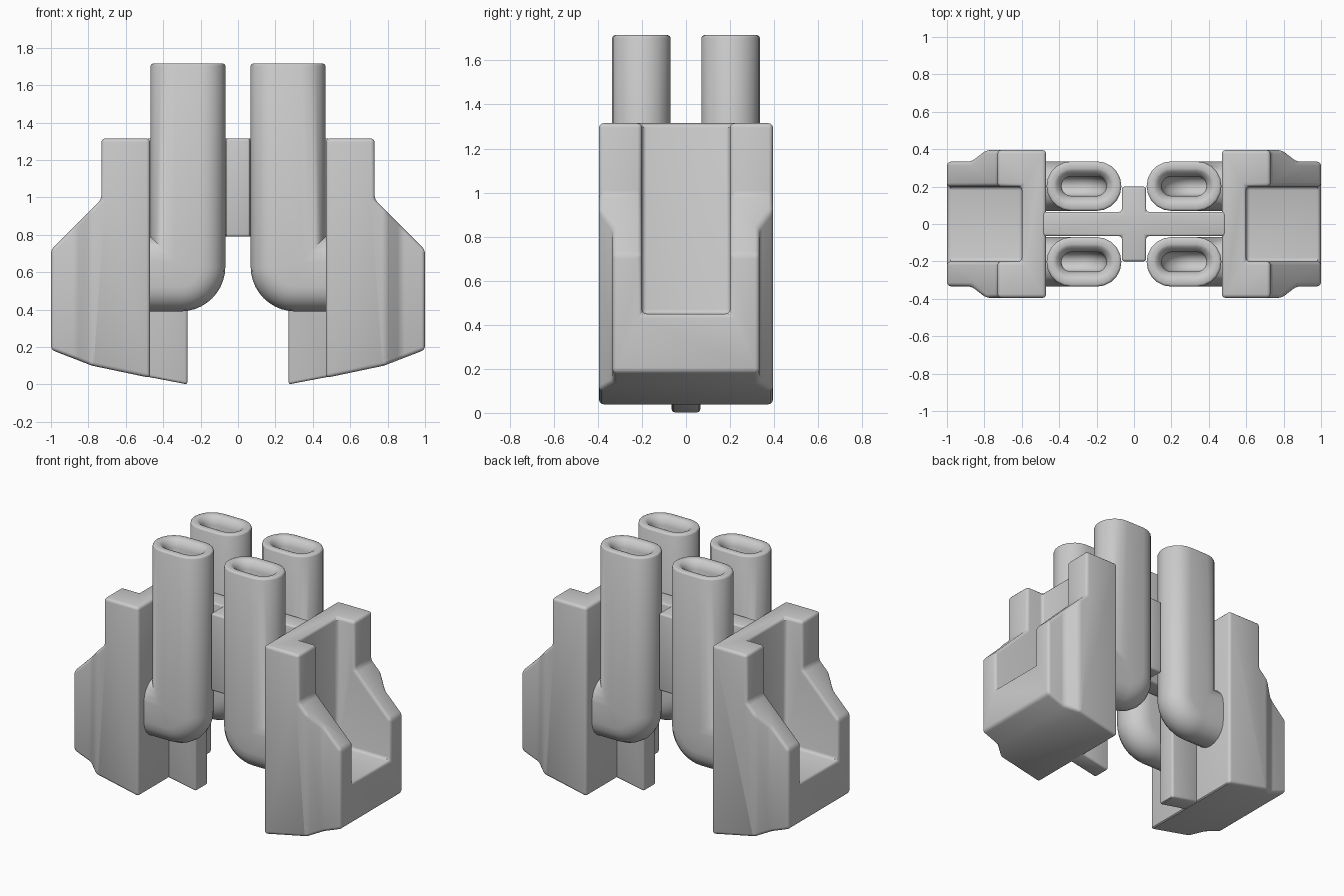
import bpy, bmesh, math
from mathutils import Vector

if "Cube" in bpy.data.objects:
    bpy.data.objects.remove(bpy.data.objects["Cube"])

grey = bpy.data.materials.new("light_grey")
grey.diffuse_color = (0.6, 0.6, 0.6, 1)
grey.use_nodes = True
grey.node_tree.nodes["Principled BSDF"].inputs["Base Color"].default_value = grey.diffuse_color


def make_object(name, bm):
    bmesh.ops.recalc_face_normals(bm, faces=bm.faces)
    mesh = bpy.data.meshes.new(name)
    bm.to_mesh(mesh)
    bm.free()
    mesh.materials.append(grey)
    ob = bpy.data.objects.new(name, mesh)
    bpy.context.collection.objects.link(ob)
    return ob


def prism(name, points, direction):
    """Extrude a closed outline along a vector."""
    bm = bmesh.new()
    face = bm.faces.new([bm.verts.new(p) for p in points])
    new = bmesh.ops.extrude_face_region(bm, geom=[face])["geom"]
    bmesh.ops.translate(bm, vec=direction,
                        verts=[v for v in new if isinstance(v, bmesh.types.BMVert)])
    return make_object(name, bm)


def box(name, lo, hi):
    pts = [(lo[0], lo[1], lo[2]), (hi[0], lo[1], lo[2]), (hi[0], hi[1], lo[2]), (lo[0], hi[1], lo[2])]
    return prism(name, pts, (0, 0, hi[2] - lo[2]))


def activate(ob):
    bpy.ops.object.select_all(action='DESELECT')
    ob.select_set(True)
    bpy.context.view_layer.objects.active = ob


def combine(ob, other, operation):
    activate(ob)
    mod = ob.modifiers.new("combine", 'BOOLEAN')
    mod.operation, mod.object, mod.solver = operation, other, 'EXACT'
    bpy.ops.object.modifier_apply(modifier=mod.name)
    bpy.data.objects.remove(other)


def soften(ob, width):
    """Merge coplanar faces, round the edges, shade smooth."""
    bm = bmesh.new()
    bm.from_mesh(ob.data)
    bmesh.ops.remove_doubles(bm, verts=bm.verts, dist=0.0005)
    bmesh.ops.dissolve_limit(bm, angle_limit=0.02, verts=bm.verts, edges=bm.edges)
    bm.to_mesh(ob.data)
    bm.free()
    activate(ob)
    mod = ob.modifiers.new("rounded_edges", 'BEVEL')
    mod.width, mod.segments = width, 3
    mod.limit_method, mod.angle_limit = 'ANGLE', math.radians(22)
    mod.use_clamp_overlap = False
    bpy.ops.object.modifier_apply(modifier=mod.name)
    bpy.ops.object.shade_smooth_by_angle(angle=math.radians(32))


def mirror(ob, x, y):
    activate(ob)
    mod = ob.modifiers.new("mirror", 'MIRROR')
    mod.use_axis = (x, y, False)
    mod.use_mirror_merge = False


# Side block: side profile trimmed by the plan outline, with an open pocket
profile = [(0.47, 1.315), (0.73, 1.315), (0.73, 0.99), (1.0, 0.72), (1.0, 0.185),
           (0.78, 0.10), (0.47, 0.035)]
block = prism("side_block", [(x, -0.5, z) for x, z in profile], (0, 1, 0))
half = [(0.47, 0.395), (0.79, 0.395), (0.87, 0.333), (1.1, 0.333)]
plan = half + [(x, -y) for x, y in reversed(half)]
# the inner face overshoots the profile so that only one cut defines it
plan = [(x if x > 0.5 else 0.4, y) for x, y in plan]
combine(block, prism("plan_cutter", [(x, y, -0.5) for x, y in plan], (0, 0, 2.5)), 'INTERSECT')
combine(block, box("pocket_cutter", (0.6, -0.2, 0.45), (1.3, 0.2, 1.6)), 'DIFFERENCE')
soften(block, 0.02)
mirror(block, True, False)

# Central web with two legs, crossed by a post
right = [(0.27, 0.79), (0.27, 0.0), (0.49, 0.042), (0.49, 1.315)]
arch = right + [(-x, z) for x, z in reversed(right)]
web = prism("centre_web", [(x, -0.065, z) for x, z in arch], (0, 0.13, 0))
combine(web, box("post", (-0.065, -0.2, 0.79), (0.065, 0.2, 1.315)), 'UNION')
soften(web, 0.014)

# Hollow elbow pipe lofted from oval rings
MID_X, MID_Y, HALF, R, TOP, LOW, BEND = 0.2675, 0.2025, 0.2, 0.1325, 1.715, 0.39, 0.24
ARC, END = 10, 0.49


def oval(inset):
    r, s = R - inset, HALF - R
    pts = []
    for side in (1, -1):
        for i in range(ARC + 1):
            a = math.pi * (i / ARC - 0.5)
            pts.append((side * (s + r * math.cos(a)), side * r * math.sin(a)))
    return pts


def level(inset, z):
    return [Vector((MID_X + u, MID_Y + v, z)) for u, v in oval(inset)]


def bend(inset, t):
    """Ring around the elbow: rounded outside, mitred inside."""
    ring = []
    for u, v in oval(inset):
        d = u + HALF
        r = max(BEND - d, 0)
        cx, cz = MID_X - HALF + d + r, LOW + d + r
        a = t * math.pi / 2
        ring.append(Vector((cx - r * math.cos(a), MID_Y + v, cz - r * math.sin(a))))
    return ring


def outlet(inset):
    return [Vector((END, MID_Y + v, LOW + HALF + u)) for u, v in oval(inset)]


STEPS = 10
WALL = 0.08
rings = [outlet(0)] + [bend(0, 1 - i / STEPS) for i in range(STEPS + 1)]
rings += [level(0, TOP - 0.012), level(0.004, TOP - 0.004), level(0.012, TOP)]
rings += [level(0.04, TOP), level(0.05, TOP - 0.005), level(0.07, TOP - 0.025), level(WALL, TOP - 0.055)]
rings += [bend(WALL, i / STEPS) for i in range(STEPS + 1)] + [outlet(WALL)]
bm = bmesh.new()
loops = [[bm.verts.new(p) for p in ring] for ring in rings]
n = len(loops[0])
for a, b in zip(loops, loops[1:]):
    for i in range(n):
        j = (i + 1) % n
        bm.faces.new((a[i], a[j], b[j], b[i]))
bmesh.ops.remove_doubles(bm, verts=bm.verts, dist=0.0001)
pipe = make_object("elbow_pipe", bm)
activate(pipe)
bpy.ops.object.shade_smooth_by_angle(angle=math.radians(40))
mirror(pipe, True, True)
